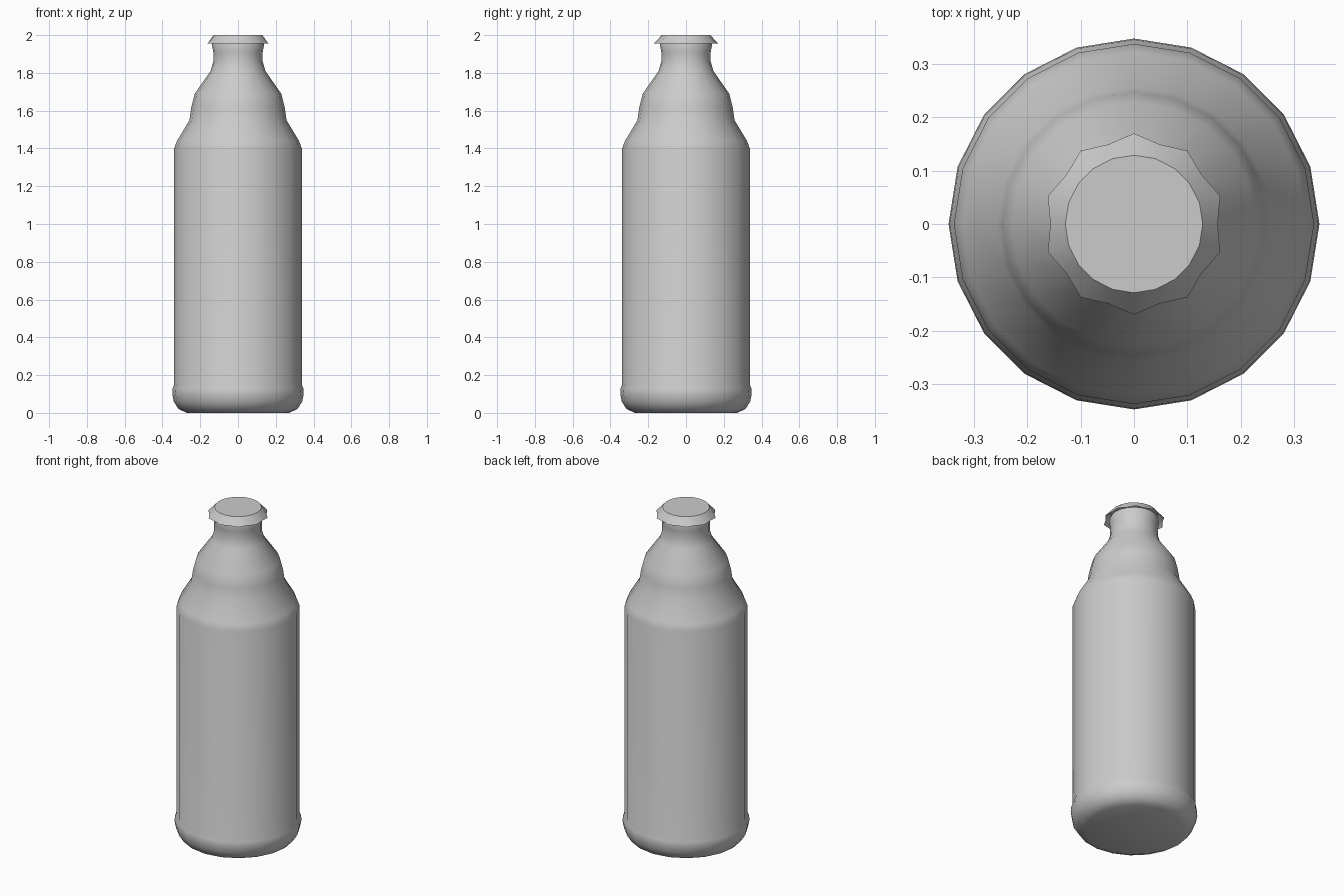
import bpy, bmesh, math

if "Cube" in bpy.data.objects:
    bpy.data.objects.remove(bpy.data.objects["Cube"])

SIDES = 20

def lathe(name, rings, cap_bottom, cap_top, sharp_angle):
    """Skin rings of (radius, z, scallop); scallop pulls every other vertex inwards."""
    bm = bmesh.new()
    loops = []
    for r, z, scallop in rings:
        loop = []
        for i in range(SIDES):
            a = math.pi / 2 + 2 * math.pi * i / SIDES
            rr = r - scallop * (i % 2)
            loop.append(bm.verts.new((rr * math.cos(a), rr * math.sin(a), z)))
        loops.append(loop)
    for lo, hi in zip(loops, loops[1:]):
        for i in range(SIDES):
            j = (i + 1) % SIDES
            bm.faces.new((lo[i], lo[j], hi[j], hi[i]))
    if cap_bottom:
        bm.faces.new(loops[0][::-1])
    if cap_top:
        bm.faces.new(loops[-1])
    mesh = bpy.data.meshes.new(name)
    bm.to_mesh(mesh)
    bm.free()
    obj = bpy.data.objects.new(name, mesh)
    bpy.context.collection.objects.link(obj)
    bpy.ops.object.select_all(action='DESELECT')
    obj.select_set(True)
    bpy.context.view_layer.objects.active = obj
    bpy.ops.object.shade_smooth_by_angle(angle=math.radians(sharp_angle))
    return obj

# Bottle body: rounded foot, straight wall, stepped shoulder and neck
profile = [(0.27, 0.0), (0.315, 0.02), (0.34, 0.06), (0.348, 0.10),
           (0.346, 0.13), (0.338, 0.15), (0.338, 1.40), (0.323, 1.44),
           (0.257, 1.55), (0.247, 1.62), (0.229, 1.69), (0.145, 1.81),
           (0.131, 1.86), (0.131, 1.91), (0.138, 1.95), (0.13, 1.97)]
lathe("bottle_body", [(r, z, 0) for r, z in profile], True, True, 60)

# Crown cap: flat top with a flared, scalloped skirt
lathe("bottle_cap", [(0.17, 1.955, 0.013), (0.129, 2.0, 0)], False, True, 30)
